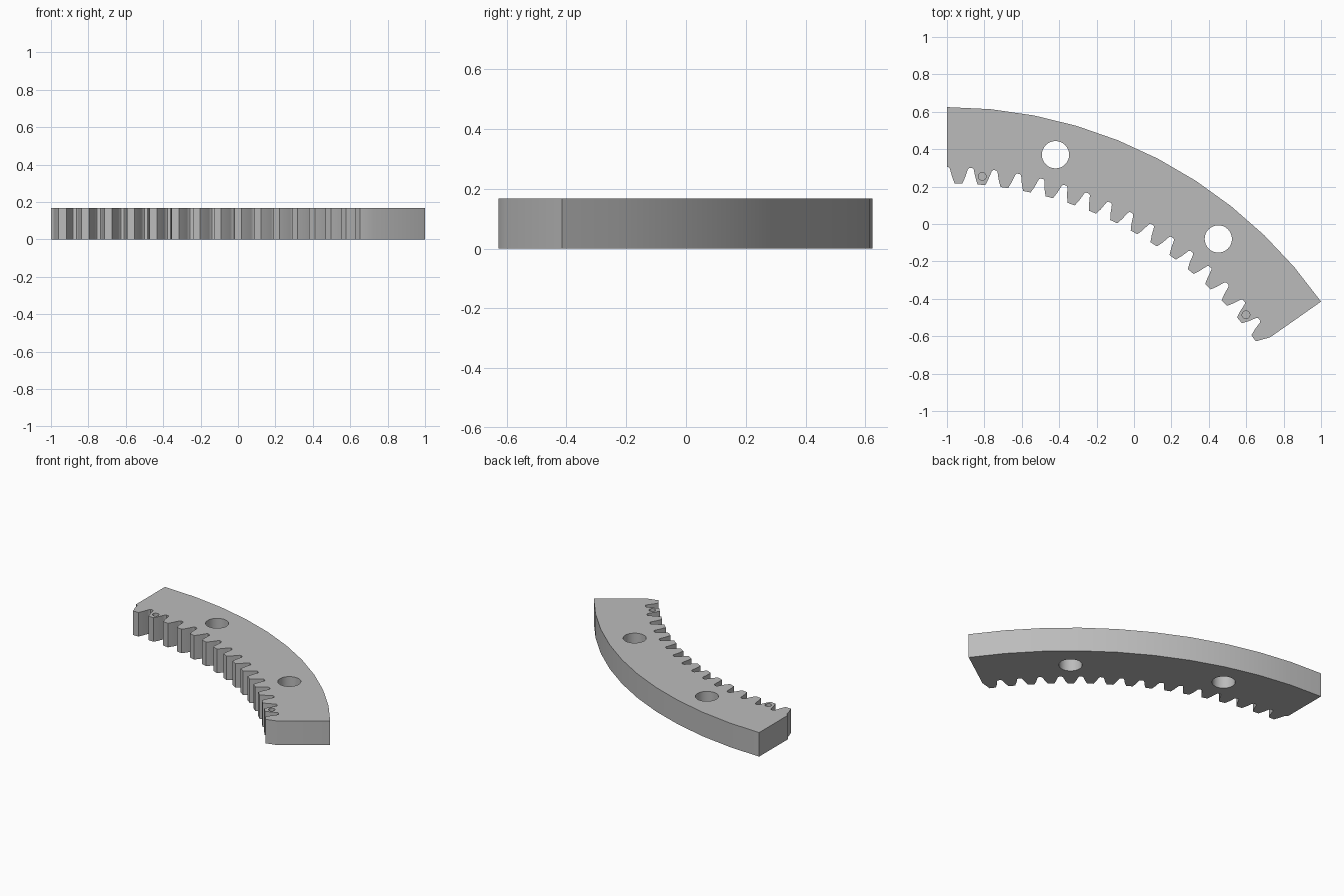
import bpy, bmesh, math
from mathutils import Vector

if "Cube" in bpy.data.objects:
    bpy.data.objects.remove(bpy.data.objects["Cube"], do_unlink=True)

HEIGHT = 0.167
CENTRE = Vector((-1, -1.818, 0))
OUTER, TIP, END_INNER = 2.443, 2.036, 2.111
SWEEP = 54.95
PITCH = 360 / 104
GAPS = 15
# half of a tooth gap: distance from its middle line, radius
HALF_GAP = [(0.041, TIP), (0.028, 2.069), (0.0195, 2.1), (0.016, 2.113), (0.009, 2.121)]


def polar(radius, degrees, z=0):
    """Point on the ring, measured clockwise from +y."""
    a = math.radians(degrees)
    return CENTRE + Vector((radius * math.sin(a), radius * math.cos(a), z))


def add_object(name, bm):
    bmesh.ops.recalc_face_normals(bm, faces=bm.faces)
    mesh = bpy.data.meshes.new(name)
    bm.to_mesh(mesh)
    bm.free()
    obj = bpy.data.objects.new(name, mesh)
    bpy.context.collection.objects.link(obj)
    return obj


# Outline: toothed inner edge, then the smooth outer arc
outline = []
for gap in range(GAPS + 1):
    flank = [(math.degrees(w / r), r) for w, r in HALF_GAP]
    if gap:
        outline += [polar(r, gap * PITCH - a) for a, r in flank]
    else:
        outline.append(polar(2.124, 0))
    outline += [polar(r, gap * PITCH + a) for a, r in reversed(flank)]
outline.append(polar(TIP, (GAPS + 0.66) * PITCH))
outline.append(polar(END_INNER, SWEEP))
outline += [polar(OUTER, SWEEP * (1 - i / 10)) for i in range(11)]

# Ring segment extruded to full height
bm = bmesh.new()
base = bm.faces.new([bm.verts.new(p) for p in outline])
extruded = bmesh.ops.extrude_face_region(bm, geom=[base])
top = [g for g in extruded["geom"] if isinstance(g, bmesh.types.BMVert)]
bmesh.ops.translate(bm, verts=top, vec=(0, 0, HEIGHT))
segment = add_object("toothed_ring_segment", bm)

steel = bpy.data.materials.new("plain_grey")
steel.use_nodes = True
colour = (0.5, 0.5, 0.5, 1)
steel.diffuse_color = colour
steel.node_tree.nodes["Principled BSDF"].inputs["Base Color"].default_value = colour
segment.data.materials.append(steel)


def cut_hole(name, radius, place, degrees, floor, sides):
    bm = bmesh.new()
    bmesh.ops.create_cone(bm, cap_ends=True, segments=sides, radius1=radius,
                          radius2=radius, depth=HEIGHT + 0.1 - floor)
    bmesh.ops.translate(bm, verts=bm.verts,
                        vec=polar(place, degrees, (HEIGHT + 0.1 + floor) / 2))
    cutter = add_object(name, bm)
    cutter.data.materials.append(steel)
    cutter.hide_render = True
    mod = segment.modifiers.new(name, "BOOLEAN")
    mod.operation, mod.solver, mod.object = "DIFFERENCE", "EXACT", cutter
    bpy.context.view_layer.objects.active = segment
    bpy.ops.object.modifier_apply(modifier=name)
    bpy.data.objects.remove(cutter, do_unlink=True)


# Two bolt holes right through, two blind pin holes in the teeth
for angle in (14.85, 39.85):
    cut_hole("bolt_hole_cutter", 0.073, 2.264, angle, -0.1, 32)
for tooth in (1.5, 14.5):
    cut_hole("pin_hole_cutter", 0.021, 2.081, tooth * PITCH, 0.06, 16)

bpy.ops.object.select_all(action="DESELECT")
segment.select_set(True)
bpy.context.view_layer.objects.active = segment
bpy.ops.object.shade_smooth_by_angle(angle=math.radians(30))
